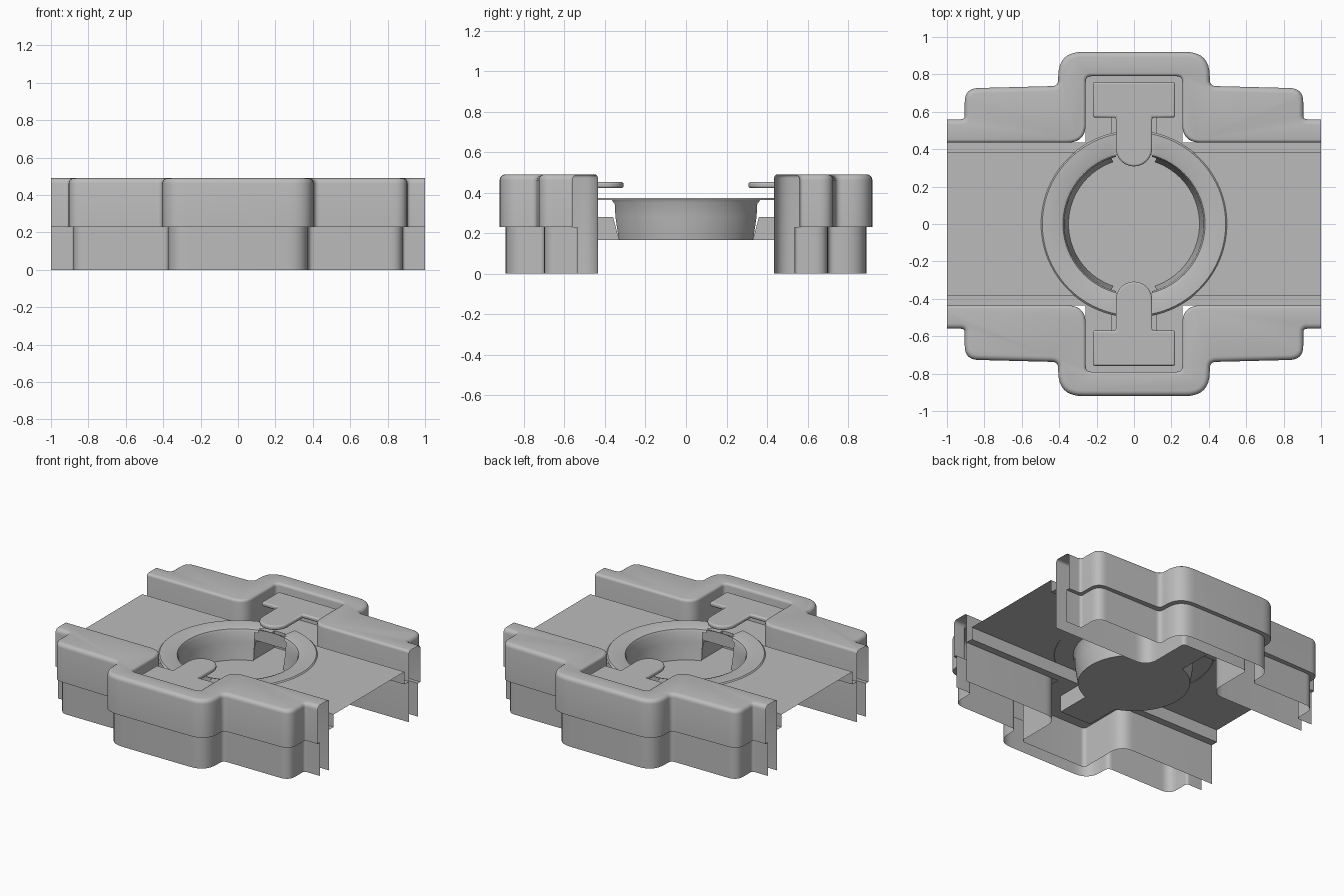
import bpy, bmesh, math
from mathutils import Vector

if "Cube" in bpy.data.objects:
    bpy.data.objects.remove(bpy.data.objects["Cube"])

grey = bpy.data.materials.new("plain_grey")
grey.diffuse_color = (0.5, 0.5, 0.5, 1)
grey.use_nodes = True
grey.node_tree.nodes["Principled BSDF"].inputs["Base Color"].default_value = grey.diffuse_color


def finish(name, bm, mirror=False, bevel=0):
    bmesh.ops.remove_doubles(bm, verts=bm.verts, dist=0.0001)
    bmesh.ops.recalc_face_normals(bm, faces=bm.faces)
    me = bpy.data.meshes.new(name)
    bm.to_mesh(me)
    bm.free()
    me.materials.append(grey)
    ob = bpy.data.objects.new(name, me)
    bpy.context.collection.objects.link(ob)
    bpy.ops.object.select_all(action='DESELECT')
    ob.select_set(True)
    bpy.context.view_layer.objects.active = ob
    if bevel:
        b = ob.modifiers.new("Bevel", 'BEVEL')
        b.width, b.segments, b.limit_method = bevel, 3, 'ANGLE'
    if mirror:
        m = ob.modifiers.new("Mirror", 'MIRROR')
        m.use_axis = (False, True, False)
    bpy.ops.object.shade_smooth_by_angle(angle=math.radians(40))
    return ob


def rounded(half, n=8):
    """Mirror half a path (x, y, radius) across x and round its corners."""
    pts = half + [(-x, y, r) for x, y, r in reversed(half)]
    out = [Vector(pts[0][:2])]
    for i in range(1, len(pts) - 1):
        p = Vector(pts[i][:2])
        a = (Vector(pts[i - 1][:2]) - p).normalized()
        b = (Vector(pts[i + 1][:2]) - p).normalized()
        d = pts[i][2] / math.tan(a.angle(b) / 2)
        for k in range(n + 1):
            t = k / n
            out.append(p + a * d * (1 - t) ** 2 + b * d * t * t)
    return out + [Vector(pts[-1][:2])]


def offset(path, d):
    """Shift a path to its left by d."""
    res = []
    for i, p in enumerate(path):
        ns = []
        if i > 0:
            e = (p - path[i - 1]).normalized()
            ns.append(Vector((-e.y, e.x)))
        if i < len(path) - 1:
            e = (path[i + 1] - p).normalized()
            ns.append(Vector((-e.y, e.x)))
        m = sum(ns, Vector((0, 0))).normalized()
        res.append(p + m * d / max(0.5, m.dot(ns[0])))
    return res


def loft(bm, rows):
    """Skin rows of (path, z); return the vertices of the last row."""
    vs = [[bm.verts.new((p.x, p.y, z)) for p in path] for path, z in rows]
    for a, b in zip(vs, vs[1:]):
        for i in range(len(a) - 1):
            bm.faces.new((a[i], a[i + 1], b[i + 1], b[i]))
    return vs[-1]


def poly(bm, pts):
    return bm.faces.new([bm.verts.new(p) for p in pts])


# side rails: stepped outer skirt, rounded top, inner wall around the pocket
TOP, R = 0.49, 0.028
upper = rounded([(1, .56, 0), (.905, .56, .02), (.905, .725, .075), (.405, .738, .035), (.405, .92, .13)])
lower = rounded([(1, .535, 0), (.88, .535, .02), (.88, .70, .07), (.375, .70, .035), (.375, .89, .12)])
inner = rounded([(1, .435, 0), (.258, .435, .10), (.258, .79, .03)])


def round_over(path, sign, r):
    rows = []
    for k in range(5):
        a = k * math.pi / 8
        rows.append((offset(path, sign * r * (1 - math.cos(a))), TOP - r + r * math.sin(a)))
    return rows


bm = bmesh.new()
out_top = loft(bm, [(lower, 0), (lower, .23), (upper, .23)] + round_over(upper, 1, R))
in_top = loft(bm, [(inner, 0)] + round_over(inner, -1, .018))
bm.faces.new(out_top + in_top[::-1])
finish("side_rail", bm, mirror=True)

# floor panel with round opening, folded edges and side grooves
FZ, HOLE, N = 0.367, 0.38, 48
bm = bmesh.new()
for s in (1, -1):
    arc = [(s * HOLE * math.cos(a), HOLE * math.sin(a), FZ)
           for a in [math.pi / 2 - math.pi * k / N for k in range(N + 1)]]
    poly(bm, [(0, -.385, FZ), (s, -.385, FZ), (s, .385, FZ), (0, .385, FZ)] + arc)
    poly(bm, [(-1, s * .385, FZ), (1, s * .385, FZ), (1, s * .385, .28), (-1, s * .385, .28)])
    poly(bm, [(-1, s * .385, .28), (1, s * .385, .28), (1, s * .435, .28), (-1, s * .435, .28)])
finish("floor_panel", bm)

# round recess: flat collar, lip, wall and bottom disc, split where the channels enter
bm = bmesh.new()
profile = [(.50, .364), (.49, .374), (.395, .372), (.38, .366), (.372, .35), (.368, .28), (.35, .165)]
rings = [[bm.verts.new((r * math.cos(a), r * math.sin(a), z))
          for a in [2 * math.pi * k / 96 for k in range(96)]] for r, z in profile]
for a, b in zip(rings, rings[1:]):
    for i in range(96):
        j = (i + 1) % 96
        if abs(a[i].co.x + a[j].co.x) / 2 > .11:
            bm.faces.new((a[i], a[j], b[j], b[i]))
bm.faces.new(rings[-1])
finish("round_recess", bm)

# latch pocket: shallow shelf and the deeper channel into the recess
bm = bmesh.new()
for s in (1, -1):
    poly(bm, [(s * .12, .33, .165), (s * .12, .57, .165), (s * .12, .57, .28), (s * .12, .36, .28)])
    poly(bm, [(s * .12, .43, .28), (s * .258, .43, .28), (s * .258, .79, .28), (s * .12, .79, .28)])
poly(bm, [(-.12, .33, .165), (.12, .33, .165), (.12, .57, .165), (-.12, .57, .165)])
poly(bm, [(-.12, .57, .165), (.12, .57, .165), (.12, .57, .28), (-.12, .57, .28)])
poly(bm, [(-.12, .57, .28), (.12, .57, .28), (.12, .79, .28), (-.12, .79, .28)])
finish("latch_pocket", bm, mirror=True)

# T-shaped latch with a rounded tongue over the recess
bm = bmesh.new()
tip = [(.097 * math.cos(a), .405 + .097 * math.sin(a)) for a in [-math.pi * k / 16 for k in range(17)]]
outline = tip + [(-.097, .57), (-.22, .57), (-.22, .758), (.22, .758), (.22, .57), (.097, .57)]
face = poly(bm, [(x, y, .422) for x, y in outline])
ext = bmesh.ops.extrude_face_region(bm, geom=[face], use_keep_orig=True)
for v in ext["geom"]:
    if isinstance(v, bmesh.types.BMVert):
        v.co.z = .452
finish("latch", bm, mirror=True, bevel=.01)
